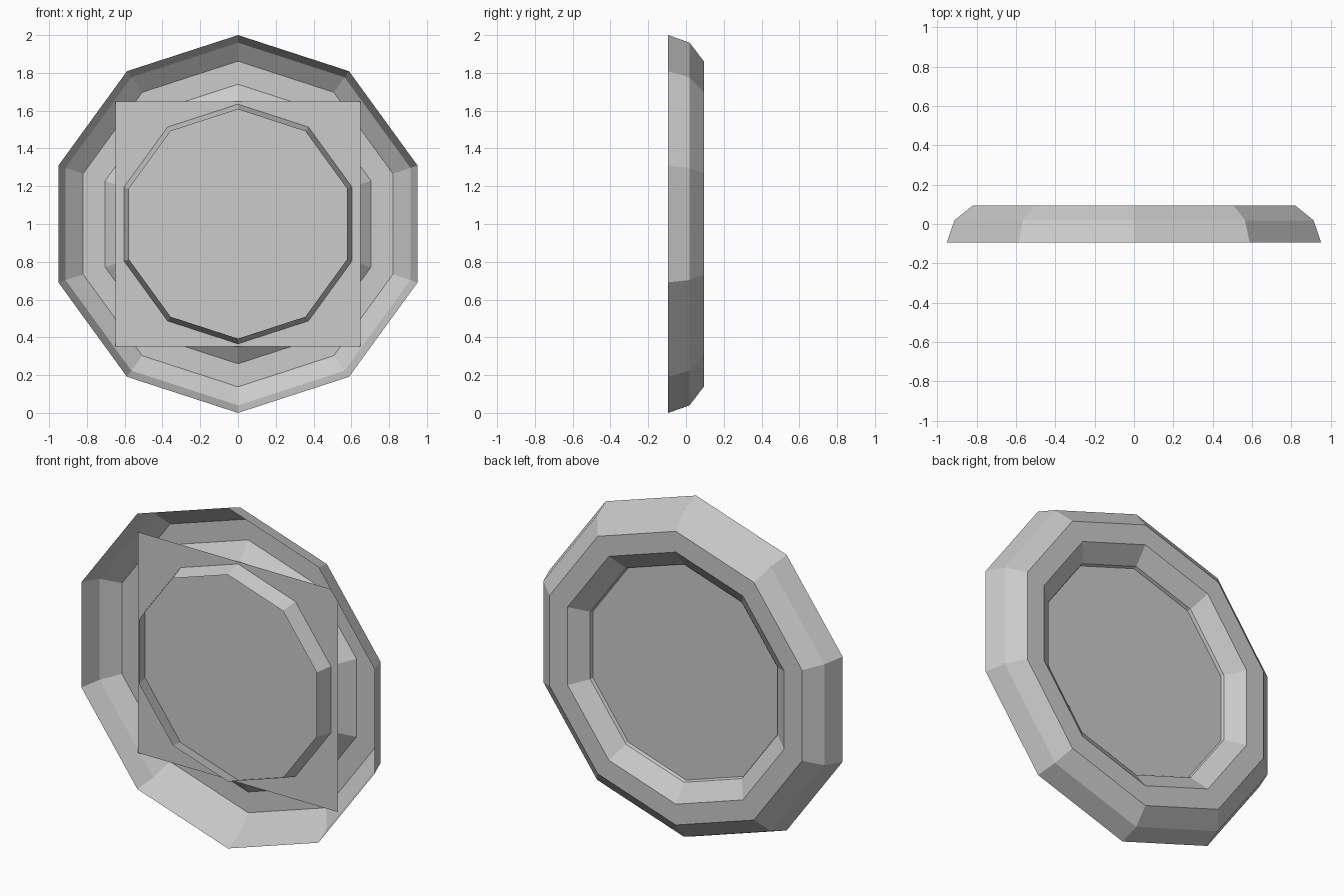
import bpy, bmesh
from math import cos, sin, pi

if "Cube" in bpy.data.objects:
    bpy.data.objects.remove(bpy.data.objects["Cube"])

SIDES = 10
CENTRE_Z = 1.0


def add_object(name, bm):
    mesh = bpy.data.meshes.new(name)
    bm.to_mesh(mesh)
    bm.free()
    obj = bpy.data.objects.new(name, mesh)
    bpy.context.collection.objects.link(obj)
    return obj


# Frame: open profile (radius, y) swept round ten sides, hollow at the -y side
profile = [(1.0, -0.094), (0.96, 0.019), (0.862, 0.094),
           (0.74, 0.094), (0.64, 0.019), (0.607, -0.094)]
bm = bmesh.new()
loops = []
for r, y in profile:
    angles = [pi / 2 + 2 * pi * i / SIDES for i in range(SIDES)]
    loops.append([bm.verts.new((r * cos(a), y, CENTRE_Z + r * sin(a))) for a in angles])
for a, b in zip(loops, loops[1:]):
    for i in range(SIDES):
        j = (i + 1) % SIDES
        bm.faces.new((a[i], b[i], b[j], a[j]))
bm.normal_update()
# The flat rim must face +y
rim = max(bm.faces, key=lambda f: abs(f.normal.y))
if rim.normal.y < 0:
    bmesh.ops.reverse_faces(bm, faces=bm.faces[:])
add_object("frame", bm)

# Pane: single square sheet crossing the inner wall of the frame
h = 0.648
bm = bmesh.new()
corners = [(-h, -h), (-h, h), (h, h), (h, -h)]
bm.faces.new([bm.verts.new((x, 0.0, CENTRE_Z + z)) for x, z in corners])
add_object("pane", bm)
